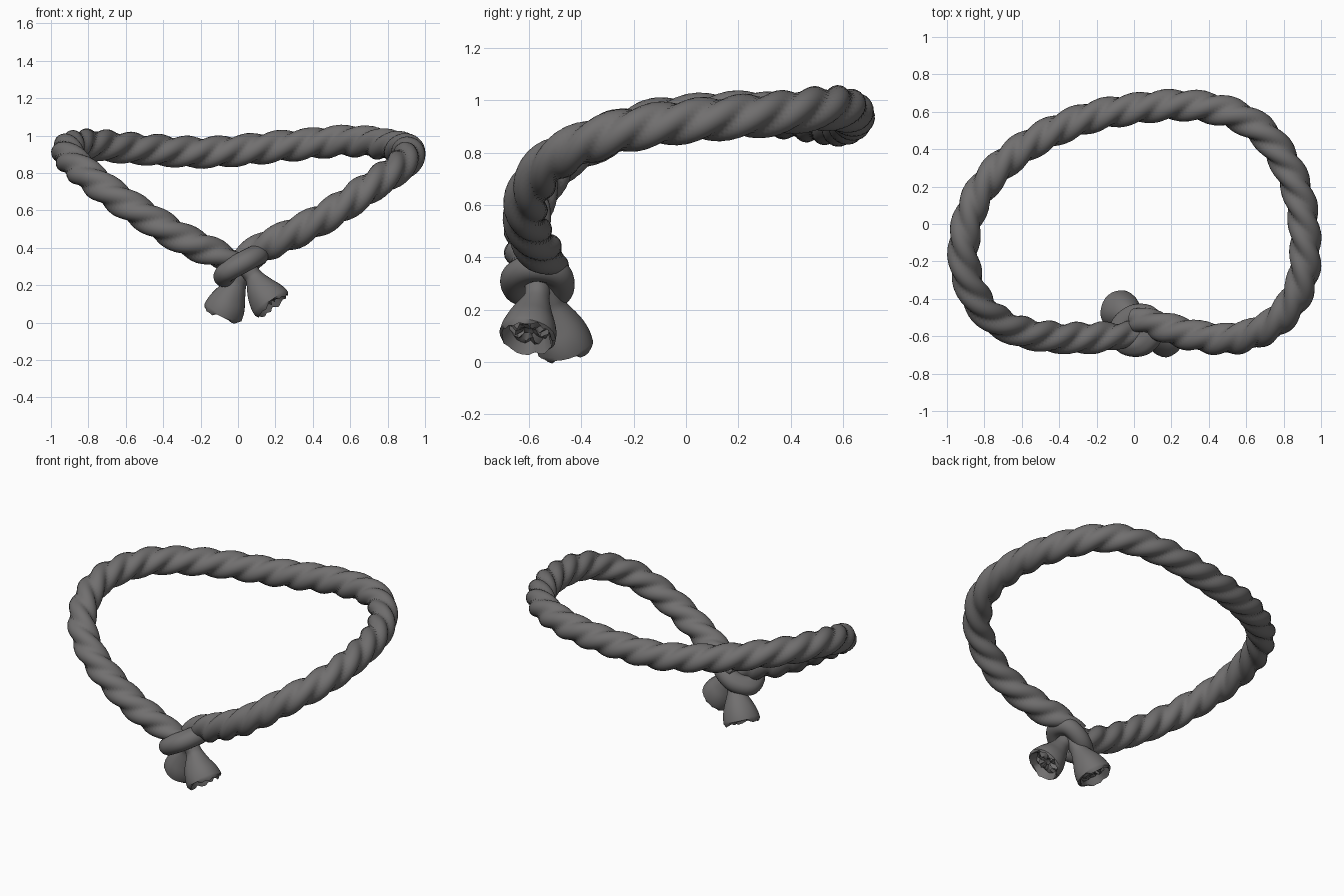
import bpy
import bmesh
import math
import random
from mathutils import Vector, Quaternion

random.seed(4)
TAU = math.tau

default_cube = bpy.data.objects.get("Cube")
if default_cube:
    bpy.data.objects.remove(default_cube, do_unlink=True)

# One grey colour for the whole rope
rope_grey = bpy.data.materials.new("rope_grey")
rope_grey.use_nodes = True
colour = (0.165, 0.16, 0.16, 1)
rope_grey.diffuse_color = colour
shader = rope_grey.node_tree.nodes["Principled BSDF"]
shader.inputs["Base Color"].default_value = colour
shader.inputs["Roughness"].default_value = 0.8


def smooth_path(points, step, closed=False):
    """Catmull-Rom curve through the points, sampled at even spacing."""
    pts = [Vector(p) for p in points]
    if closed:
        pts = [pts[-1]] + pts + pts[:2]
    else:
        pts = [2 * pts[0] - pts[1]] + pts + [2 * pts[-1] - pts[-2]]
    dense = []
    for a, b, c, d in zip(pts, pts[1:], pts[2:], pts[3:]):
        for i in range(24):
            t = i / 24
            dense.append(0.5 * (2 * b + (c - a) * t + (2 * a - 5 * b + 4 * c - d) * t ** 2
                                + (3 * b - a - 3 * c + d) * t ** 3))
    dense.append(pts[-2].copy())
    lengths = [0.0]
    for p, q in zip(dense, dense[1:]):
        lengths.append(lengths[-1] + (q - p).length)
    count = max(4, round(lengths[-1] / step))
    path, j = [], 0
    for i in range(count + 1):
        target = lengths[-1] * i / count
        while j < len(dense) - 2 and lengths[j + 1] < target:
            j += 1
        span = max(lengths[j + 1] - lengths[j], 1e-9)
        path.append(dense[j].lerp(dense[j + 1], (target - lengths[j]) / span))
    return path[:-1] if closed else path


def strand_profile(angle, strands, offset):
    """Unit outline of several round strands laid together."""
    sector = TAU / strands
    phi = (angle + sector / 2) % sector - sector / 2
    size = 1 - offset
    return offset * math.cos(phi) + math.sqrt(size ** 2 - (offset * math.sin(phi)) ** 2)


def sweep(name, path, radius, sides=30, strands=3, offset=0.37, pitch=0.5,
          closed=False, frayed=False):
    """Sweep a twisted strand outline along the path; radius(t) gives its size."""
    bm = bmesh.new()
    rings, n, last, travelled = [], None, None, 0.0
    count = len(path)
    for i, p in enumerate(path):
        before = path[i - 1] if closed or i else p
        after = path[(i + 1) % count] if closed or i < count - 1 else p
        tangent = (after - before).normalized()
        if n is None:
            n = tangent.orthogonal().normalized()
        else:
            n = last.rotation_difference(tangent) @ n
            n = (n - tangent * n.dot(tangent)).normalized()
            travelled += (p - path[i - 1]).length
        last = tangent
        b = tangent.cross(n)
        twist = TAU * travelled / pitch
        r = radius(i / (count - 1))
        ring = []
        for k in range(sides):
            a = TAU * k / sides
            size = r * strand_profile(a + twist, strands, offset)
            ring.append(bm.verts.new(p + size * (n * math.cos(a) + b * math.sin(a))))
        rings.append(ring)

    # Frayed end: broken rings sinking into the flared tip
    if frayed:
        tip, r = path[-1], radius(1)
        for shrink, depth in ((0.9, -0.01), (0.7, 0.025), (0.45, 0.015), (0.2, 0.03)):
            ring = []
            for v in rings[count - 1]:
                lump = random.uniform(-0.12, 0.12) * r
                ring.append(bm.verts.new(tip + (v.co - tip) * shrink - last * (depth + lump)))
            rings.append(ring)

    pairs = list(zip(rings, rings[1:]))
    if closed:
        pairs.append((rings[-1], rings[0]))
    for lower, upper in pairs:
        for k in range(sides):
            m = (k + 1) % sides
            bm.faces.new((lower[k], lower[m], upper[m], upper[k]))
    if not closed:
        bm.faces.new(rings[0][::-1])
        bm.faces.new(rings[-1])
    bmesh.ops.recalc_face_normals(bm, faces=bm.faces)

    mesh = bpy.data.meshes.new(name)
    bm.to_mesh(mesh)
    bm.free()
    mesh.materials.append(rope_grey)
    obj = bpy.data.objects.new(name, mesh)
    bpy.context.collection.objects.link(obj)
    bpy.ops.object.select_all(action="DESELECT")
    obj.select_set(True)
    bpy.context.view_layer.objects.active = obj
    bpy.ops.object.shade_smooth_by_angle(angle=math.radians(40))
    return obj


# Main loop, from the knot round the back and home again
loop_points = [
    (0.0, -0.51, 0.33), (0.1, -0.53, 0.39), (0.25, -0.58, 0.455), (0.45, -0.615, 0.555),
    (0.6, -0.6, 0.65), (0.75, -0.53, 0.755), (0.86, -0.4, 0.83), (0.91, -0.25, 0.88),
    (0.915, -0.08, 0.91), (0.89, 0.12, 0.93), (0.82, 0.31, 0.945), (0.7, 0.48, 0.965),
    (0.55, 0.58, 0.97), (0.38, 0.625, 0.955), (0.2, 0.635, 0.94), (0, 0.615, 0.92),
    (-0.2, 0.58, 0.91), (-0.4, 0.51, 0.92), (-0.6, 0.4, 0.935), (-0.76, 0.26, 0.95),
    (-0.86, 0.1, 0.945), (-0.91, -0.1, 0.925), (-0.89, -0.29, 0.87), (-0.8, -0.46, 0.785),
    (-0.65, -0.56, 0.67), (-0.48, -0.6, 0.56), (-0.3, -0.61, 0.45), (-0.12, -0.6, 0.37),
    (0.0, -0.58, 0.31)]


def loop_radius(t):
    pinch = min(1, min(t, 1 - t) / 0.04)
    return 0.066 + 0.022 * pinch


sweep("rope_loop", smooth_path(loop_points, 0.016), loop_radius)

# Knot: one turn of rope wrapped over the crossing
wrap_points = [(-0.05, -0.635, 0.28), (0.04, -0.645, 0.33), (0.1, -0.58, 0.36),
               (0.08, -0.5, 0.34), (0.0, -0.49, 0.28), (-0.07, -0.55, 0.25)]
sweep("knot_wrap", smooth_path(wrap_points, 0.012, closed=True), lambda t: 0.062,
      sides=24, strands=2, offset=0.15, pitch=10, closed=True)


# Two flared tails with frayed ends
def tail_radius(t):
    flare = max(0, (t - 0.3) / 0.7)
    return 0.048 + 0.062 * math.sin(flare * math.pi / 2) ** 1.3


tails = {
    "right_tail": [(0.03, -0.53, 0.3), (0.0, -0.51, 0.22), (-0.045, -0.48, 0.13),
                   (-0.08, -0.46, 0.055)],
    "left_tail": [(0.03, -0.57, 0.31), (0.08, -0.57, 0.25), (0.13, -0.59, 0.17),
                  (0.18, -0.605, 0.1)],
}
for tail_name, points in tails.items():
    sweep(tail_name, smooth_path(points, 0.012), tail_radius, sides=26, strands=5,
          offset=0.12, pitch=2, frayed=True)
